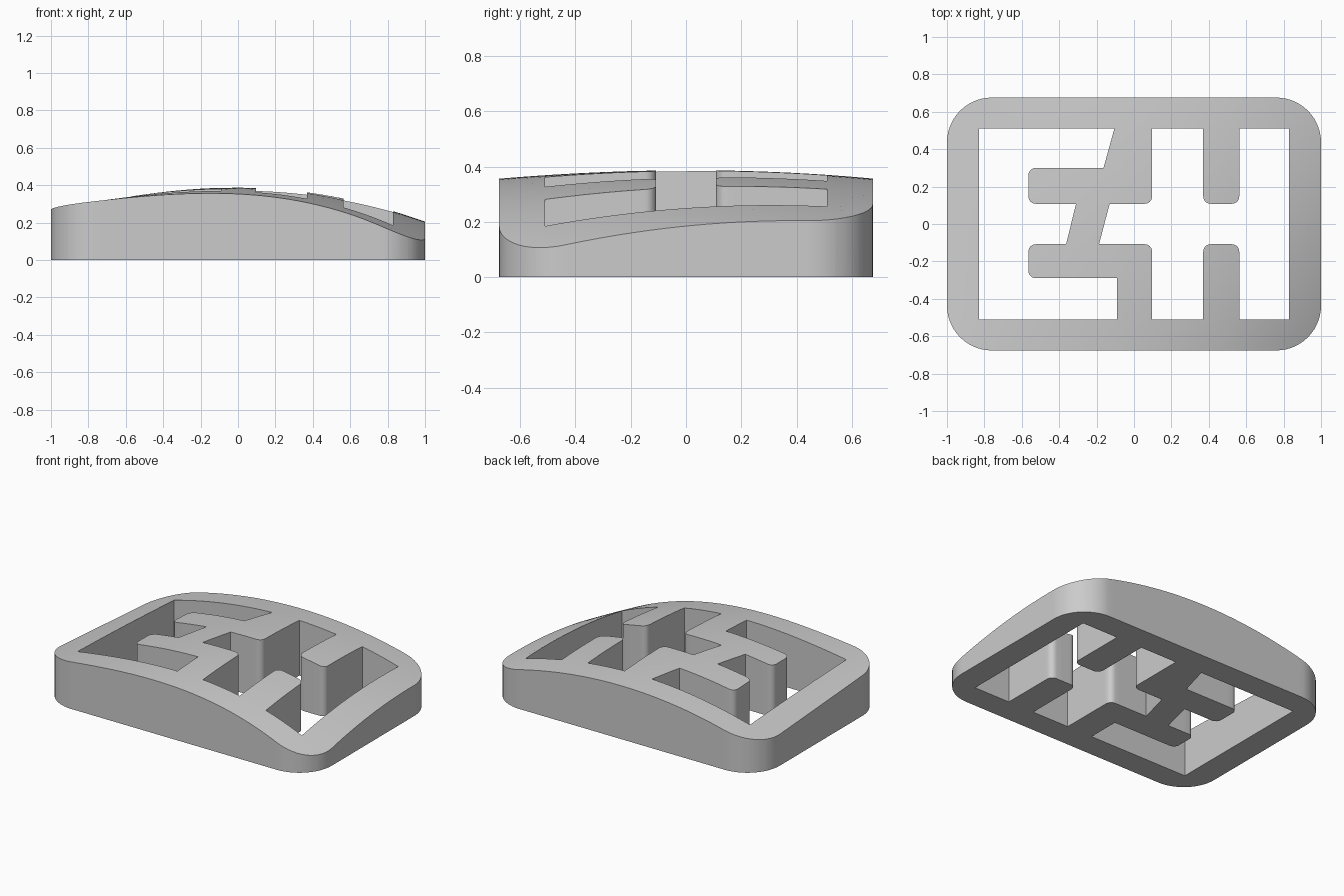
import bpy, bmesh, math
from mathutils import Vector

cube = bpy.data.objects.get("Cube")
if cube:
    bpy.data.objects.remove(cube, do_unlink=True)

HALF_Y = 0.676
# Cubic cross-sections in x of the crowned top: front, middle, back
FRONT = (0.353, -0.050, -0.180, -0.0635)
MIDDLE = (0.387, -0.0045, -0.1745, -0.023)
BACK = (0.357, 0.0, -0.162, 0.0)


def crown(x, y):
    t = y / HALF_Y
    weights = (t * (t - 1) / 2, 1 - t * t, t * (t + 1) / 2)
    return sum(w * sum(c * x ** i for i, c in enumerate(section))
               for w, section in zip(weights, (FRONT, MIDDLE, BACK)))


def rounded(points, steps):
    """Round each corner given as (x, y, radius)."""
    out = []
    for i, p in enumerate(points):
        c = Vector(p[:2])
        if len(p) < 3:
            out.append(c)
            continue
        a = (Vector(points[i - 1][:2]) - c).normalized()
        b = (Vector(points[(i + 1) % len(points)][:2]) - c).normalized()
        r = p[2]
        centre = c + (a + b) * r
        for k in range(steps + 1):
            t = math.pi / 2 * k / steps
            out.append(centre - b * r * math.cos(t) - a * r * math.sin(t))
    return out


def add_loop(bm, points, steps=6):
    verts = [bm.verts.new((p.x, p.y, 0)) for p in rounded(points, steps)]
    for i, v in enumerate(verts):
        bm.edges.new((verts[i - 1], v))


# Flat profile: outer outline and the two openings
bm = bmesh.new()
R = 0.24
add_loop(bm, [(sx, sy * HALF_Y, R) for sx, sy in
              ((-1, -1), (1, -1), (1, 1), (-1, 1))], 14)
W, H, T, A = 0.83, 0.51, 0.108, 0.04
add_loop(bm, [
    (-W, H), (-0.105, H), (-0.163, 0.30), (-0.565, 0.30, A), (-0.565, T, A),
    (-0.31, T), (-0.363, -T), (-0.565, -T, A), (-0.565, -0.29, A),
    (-0.092, -0.29), (-0.092, -H), (-W, -H)])
add_loop(bm, [
    (-0.13, T), (-0.187, -T), (0.097, -T, A), (0.097, -H), (0.37, -H),
    (0.37, -T, A), (0.563, -T, A), (0.563, -H), (W, -H),
    (W, H), (0.563, H), (0.563, T, A), (0.37, T, A), (0.37, H),
    (0.097, H), (0.097, T, A)])
bmesh.ops.triangle_fill(bm, edges=bm.edges[:], use_beauty=True, normal=(0, 0, 1))

# Slice the profile into a grid so that the top can curve
STEP = 0.05
for axis, half in ((Vector((1, 0, 0)), 1.0), (Vector((0, 1, 0)), HALF_Y)):
    count = int(half / STEP)
    for i in range(-count, count + 1):
        bmesh.ops.bisect_plane(
            bm, geom=bm.verts[:] + bm.edges[:] + bm.faces[:], dist=1e-4,
            plane_co=axis * (i + 0.5) * STEP, plane_no=axis)

# Drop the leftover diagonals inside the grid cells
diagonals = []
for e in bm.edges:
    d = e.verts[0].co - e.verts[1].co
    if len(e.link_faces) == 2 and min(abs(d.x), abs(d.y)) > 1e-3:
        diagonals.append(e)
bmesh.ops.dissolve_edges(bm, edges=diagonals, use_verts=False)

# Raise a copy of the profile to the crowned top
ret = bmesh.ops.extrude_face_region(bm, geom=bm.faces[:], use_keep_orig=True)
for v in ret["geom"]:
    if isinstance(v, bmesh.types.BMVert):
        v.co.z = crown(v.co.x, v.co.y)
bmesh.ops.recalc_face_normals(bm, faces=bm.faces[:])
mesh = bpy.data.meshes.new("openwork_plate")
bm.to_mesh(mesh)
bm.free()
plate = bpy.data.objects.new("openwork_plate", mesh)
bpy.context.collection.objects.link(plate)

# Single grey finish
grey = bpy.data.materials.new("light_grey")
grey.use_nodes = True
colour = (0.6, 0.6, 0.6, 1)
grey.diffuse_color = colour
grey.node_tree.nodes["Principled BSDF"].inputs["Base Color"].default_value = colour
mesh.materials.append(grey)

bpy.ops.object.select_all(action="DESELECT")
plate.select_set(True)
bpy.context.view_layer.objects.active = plate
bpy.ops.object.shade_smooth_by_angle(angle=math.radians(30))
